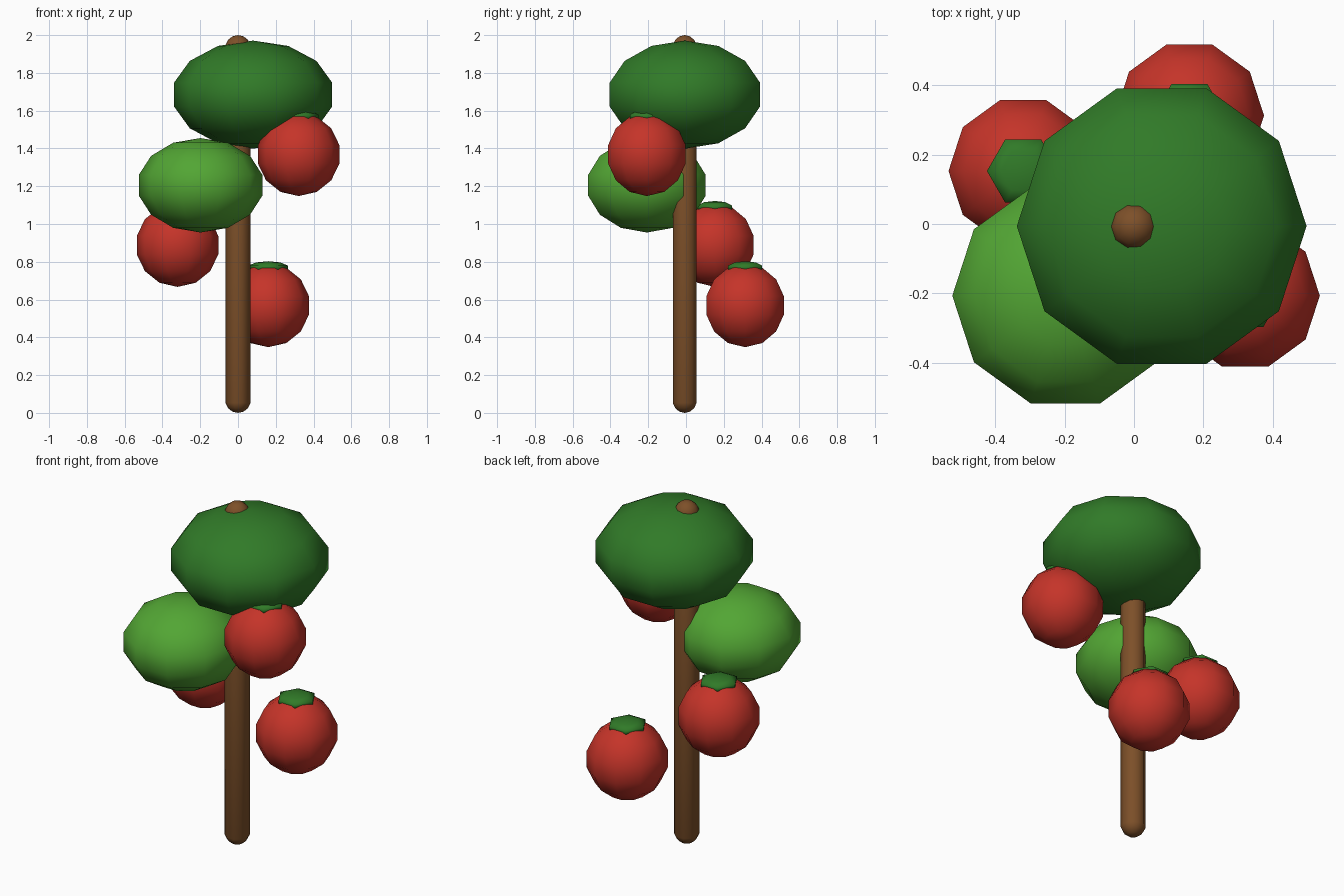
import bpy, bmesh, math

if "Cube" in bpy.data.objects:
    bpy.data.objects.remove(bpy.data.objects["Cube"])


def material(name, rgb):
    m = bpy.data.materials.new(name)
    m.diffuse_color = (*rgb, 1)
    m.use_nodes = True
    m.node_tree.nodes["Principled BSDF"].inputs["Base Color"].default_value = m.diffuse_color
    return m


BARK = material("bark brown", (0.205, 0.08, 0.022))
DARK = material("dark green", (0.03, 0.195, 0.021))
LIGHT = material("light green", (0.085, 0.38, 0.034))
RED = material("fruit red", (0.56, 0.034, 0.022))


def ball(name, centre, radius, height, mat, sides=10, bands=7, stretch=0.0):
    """Low-poly ellipsoid with an odd number of bands; stretch pulls its halves apart."""
    bm = bmesh.new()
    cx, cy, cz = centre
    rings = []
    for k in range(1, bands):
        lat = math.pi * (k / bands - 0.5)
        z = cz + height * math.sin(lat) + math.copysign(stretch, lat)
        r = radius * math.cos(lat)
        rings.append([bm.verts.new((cx + r * math.cos(2 * math.pi * i / sides),
                                    cy + r * math.sin(2 * math.pi * i / sides), z))
                      for i in range(sides)])
    low = bm.verts.new((cx, cy, cz - height - stretch))
    high = bm.verts.new((cx, cy, cz + height + stretch))
    for i in range(sides):
        j = (i + 1) % sides
        bm.faces.new((low, rings[0][j], rings[0][i]))
        bm.faces.new((high, rings[-1][i], rings[-1][j]))
        for a, b in zip(rings, rings[1:]):
            bm.faces.new((a[i], a[j], b[j], b[i]))
    for f in bm.faces:
        f.smooth = True
    me = bpy.data.meshes.new(name)
    bm.to_mesh(me)
    bm.free()
    me.materials.append(mat)
    ob = bpy.data.objects.new(name, me)
    bpy.context.collection.objects.link(ob)
    return ob


# Trunk: a capsule
ball("trunk", (0, -0.007, 1.0), 0.068, 0.068, BARK, stretch=0.932)

# Leaf clumps
ball("upper_foliage", (0.08, -0.006, 1.685), 0.429, 0.286, DARK)
ball("lower_foliage", (-0.198, -0.207, 1.205), 0.335, 0.25, LIGHT)

# Fruits with hexagonal leafy caps
for n, (x, y, z) in enumerate([(-0.32, 0.153, 0.888), (0.16, 0.313, 0.569),
                               (0.321, -0.207, 1.369)], 1):
    ball(f"fruit_{n}", (x, y, z), 0.221, 0.221, RED)
    ball(f"fruit_cap_{n}", (x, y, z + 0.2), 0.11, 0.034, DARK, sides=6, bands=5)
